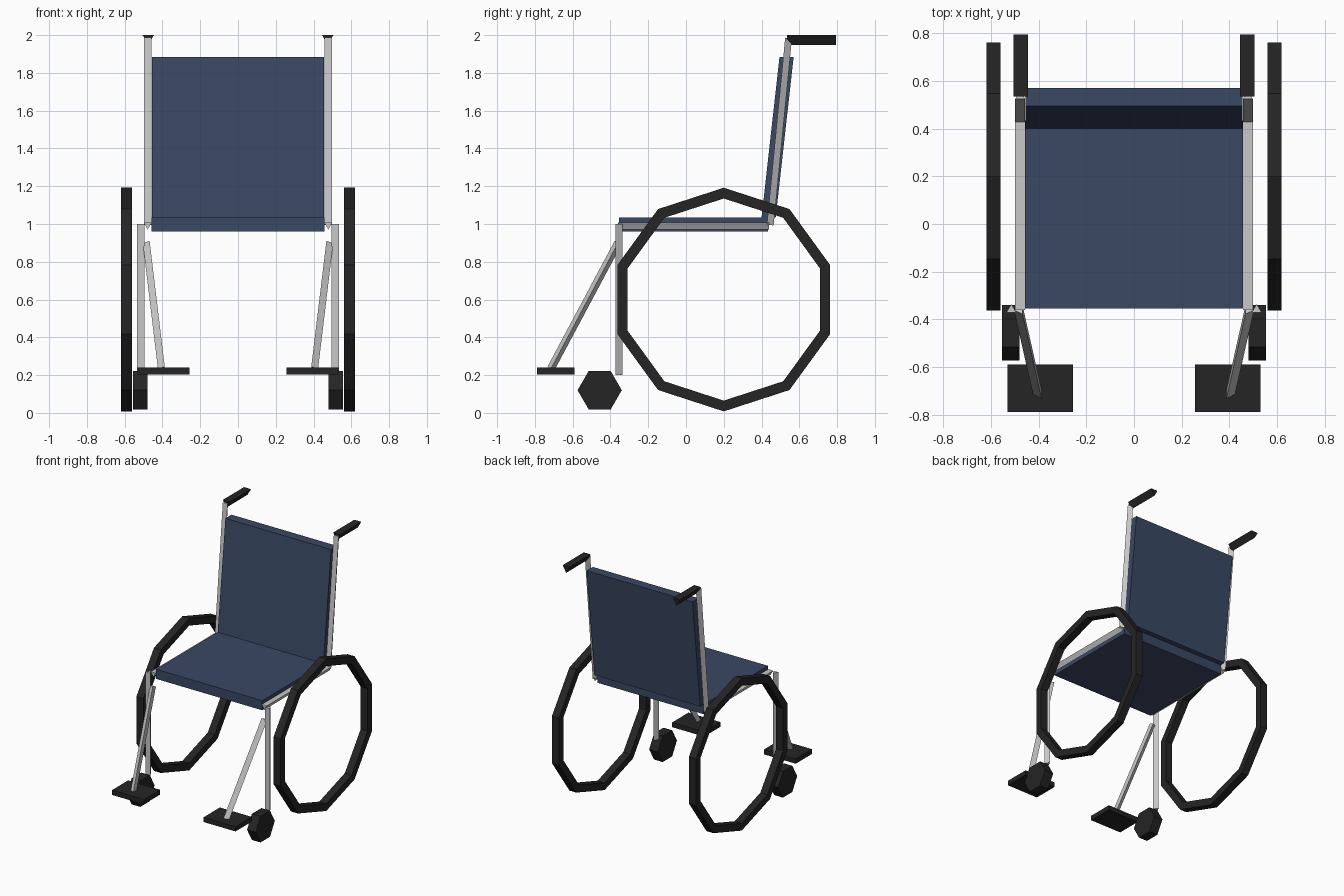
import bpy
import bmesh
from math import sin, cos, pi, tau
from mathutils import Vector

cube = bpy.data.objects.get("Cube")
if cube:
    bpy.data.objects.remove(cube, do_unlink=True)


def material(name, rgb):
    m = bpy.data.materials.new(name)
    m.use_nodes = True
    m.diffuse_color = (*rgb, 1)
    m.node_tree.nodes["Principled BSDF"].inputs["Base Color"].default_value = (*rgb, 1)
    return m


RUBBER = material("black rubber", (0.018, 0.018, 0.018))
FABRIC = material("navy fabric", (0.042, 0.065, 0.127))
METAL = material("light grey metal", (0.58, 0.58, 0.58))


def loft(name, rings, mat, side=1, closed=False):
    """Skin a list of equal rings; cap the ends unless the loft closes on itself."""
    bm = bmesh.new()
    loops = [[bm.verts.new((p[0] * side, p[1], p[2])) for p in ring] for ring in rings]
    n = len(loops[0])
    pairs = list(zip(loops, loops[1:]))
    if closed:
        pairs.append((loops[-1], loops[0]))
    else:
        bm.faces.new(loops[0])
        bm.faces.new(loops[-1])
    for a, b in pairs:
        for i in range(n):
            j = (i + 1) % n
            bm.faces.new((a[i], a[j], b[j], b[i]))
    bmesh.ops.recalc_face_normals(bm, faces=bm.faces)
    mesh = bpy.data.meshes.new(name)
    bm.to_mesh(mesh)
    bm.free()
    mesh.materials.append(mat)
    obj = bpy.data.objects.new(name, mesh)
    bpy.context.collection.objects.link(obj)
    return obj


def extrude_x(name, profile, x0, x1, mat, side=1):
    """Extrude a (y, z) profile sideways."""
    return loft(name, [[(x, y, z) for y, z in profile] for x in (x0, x1)], mat, side)


def box_profile(y0, y1, z0, z1):
    return [(y0, z0), (y1, z0), (y1, z1), (y0, z1)]


def tube(name, start, end, ridge, radius, mat, side):
    """Three-sided tube whose ridge points along the given direction."""
    a, b = Vector(start), Vector(end)
    axis = (b - a).normalized()
    u = Vector(ridge)
    u = (u - axis * u.dot(axis)).normalized()
    v = axis.cross(u)
    offsets = [(u * cos(i * tau / 3) + v * sin(i * tau / 3)) * radius for i in range(3)]
    return loft(name, [[p + o for o in offsets] for p in (a, b)], mat, side)


# Seat and reclined backrest
extrude_x("seat", box_profile(-0.355, 0.435, 0.96, 1.035), -0.457, 0.457, FABRIC)
extrude_x("backrest", [(0.4, 1.035), (0.475, 1.035), (0.57, 1.885), (0.495, 1.885)],
          -0.455, 0.455, FABRIC)

for side, label in ((1, "left"), (-1, "right")):
    # Frame
    tube(f"{label}_seat_rail", (0.478, -0.36, 0.995), (0.478, 0.44, 0.995),
         (0, 0, -1), 0.024, METAL, side)
    tube(f"{label}_back_post", (0.478, 0.44, 0.995), (0.478, 0.537, 1.985),
         (0, 1, 0), 0.024, METAL, side)
    tube(f"{label}_front_leg", (0.515, -0.36, 0.2), (0.515, -0.36, 1.0),
         (0, 1, 0), 0.024, METAL, side)
    tube(f"{label}_footrest_strut", (0.48, -0.36, 0.9), (0.4, -0.715, 0.235),
         (1, 0, 0), 0.024, METAL, side)

    # Push handle
    tube(f"{label}_handle", (0.475, 0.535, 1.983), (0.475, 0.795, 1.983),
         (0, 0, -1), 0.0346, RUBBER, side)

    # Footplate
    extrude_x(f"{label}_footplate", box_profile(-0.79, -0.59, 0.203, 0.24),
              0.257, 0.532, RUBBER, side)

    # Caster wheel
    hexagon = [(-0.457 + 0.117 * cos(i * pi / 3), 0.12 + 0.117 * sin(i * pi / 3))
               for i in range(6)]
    extrude_x(f"{label}_caster", hexagon, 0.48, 0.555, RUBBER, side)

    # Ten-sided rear wheel with a square section
    section = [(0.56, 0.535), (0.62, 0.535), (0.62, 0.592), (0.56, 0.592)]
    rings = [[(x, 0.2 + r * sin(i * tau / 10), 0.6 + r * cos(i * tau / 10))
              for x, r in section] for i in range(10)]
    loft(f"{label}_rear_wheel", rings, RUBBER, side, closed=True)
